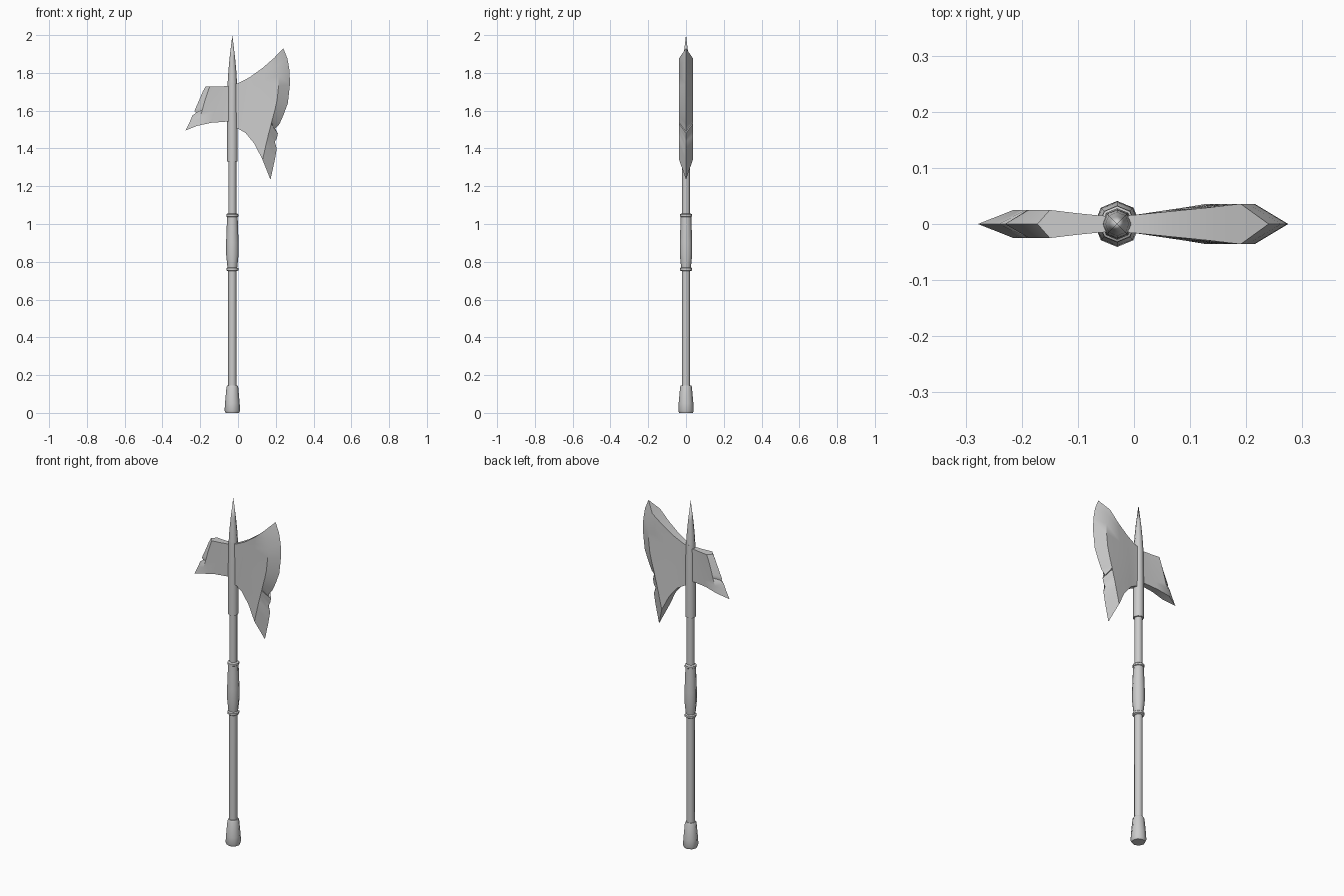
import bpy, bmesh, math
from mathutils import Vector

if "Cube" in bpy.data.objects:
    bpy.data.objects.remove(bpy.data.objects["Cube"])

CX = -0.03  # pole axis


def finish(name, bm, angle):
    bmesh.ops.recalc_face_normals(bm, faces=bm.faces[:])
    me = bpy.data.meshes.new(name)
    bm.to_mesh(me)
    bm.free()
    ob = bpy.data.objects.new(name, me)
    bpy.context.collection.objects.link(ob)
    bpy.ops.object.select_all(action='DESELECT')
    ob.select_set(True)
    bpy.context.view_layer.objects.active = ob
    bpy.ops.object.shade_smooth_by_angle(angle=math.radians(angle))
    return ob


def lathe(name, profile, sides=8, angle=50):
    """Turn (radius, z) pairs around the pole axis; radius 0 makes a point."""
    bm = bmesh.new()
    rings = []
    for r, z in profile:
        n = sides if r > 0 else 1
        rings.append([bm.verts.new((CX + r * math.cos(2 * math.pi * i / sides),
                                    r * math.sin(2 * math.pi * i / sides), z))
                      for i in range(n)])
    for a, b in zip(rings, rings[1:]):
        for i in range(sides):
            j = (i + 1) % sides
            if len(b) == 1:
                bm.faces.new((a[i], a[j], b[0]))
            else:
                bm.faces.new((a[i], a[j], b[j], b[i]))
    for ring in (rings[0], rings[-1]):
        if len(ring) > 2:
            bm.faces.new(ring)
    return finish(name, bm, angle)


def blade(name, top, bottom, half, ridge, edge):
    """Loft a blade: columns from top to bottom curve, then ridge, then edge.
    half gives the half thickness of each column, the last one at the ridge."""
    bm = bmesh.new()

    def on_ridge(z):
        for p, q in zip(ridge, ridge[1:]):
            if z >= q[1]:
                break
        t = (p[1] - z) / (p[1] - q[1])
        return p[0] + (q[0] - p[0]) * t, z

    rows = []
    z0, z1 = edge[0][1], edge[-1][1]
    for ex, ez in edge:
        t = (z0 - ez) / (z0 - z1)
        pts = [Vector(a).lerp(Vector(b), t) for a, b in zip(top, bottom)]
        pts.append(on_ridge(ridge[0][1] + (ridge[-1][1] - ridge[0][1]) * t))
        front = [bm.verts.new((p[0], -h, p[1])) for p, h in zip(pts, half)]
        back = [bm.verts.new((p[0], h, p[1])) for p, h in zip(pts, half)]
        tip = bm.verts.new((ex, 0, ez))
        rows.append(front + [tip] + back[::-1])
    n = len(rows[0])
    for a, b in zip(rows, rows[1:]):
        for i in range(n):
            j = (i + 1) % n
            bm.faces.new((a[i], a[j], b[j], b[i]))
    # close the top and bottom rims
    for row in (rows[0], rows[-1]):
        m = n // 2
        for i in range(m - 1):
            bm.faces.new((row[i], row[i + 1], row[n - 2 - i], row[n - 1 - i]))
        bm.faces.new((row[m - 1], row[m], row[m + 1]))
    return finish(name, bm, 35)


# Pole, foot cap and grip
lathe("pole", [(0.022, 0.1), (0.022, 0.75), (0.021, 1.36)])
lathe("foot_cap", [(0.036, 0.0), (0.041, 0.012), (0.039, 0.05),
                   (0.031, 0.138), (0.027, 0.146)])
lathe("grip", [(0.025, 0.765), (0.028, 0.79), (0.033, 0.84), (0.033, 0.9),
               (0.03, 0.98), (0.028, 1.04)])
for i, z in enumerate((0.75, 1.035)):
    lathe(f"grip_ring_{i + 1}", [(0.025, z), (0.032, z + 0.005),
                                 (0.032, z + 0.016), (0.025, z + 0.021)])

# Head socket and top spike
lathe("socket", [(0.028, 1.33), (0.028, 1.5), (0.026, 1.72), (0.025, 1.75)])
lathe("spike", [(0.025, 1.745), (0.021, 1.81), (0.014, 1.885), (0, 2.0)])

# Main axe blade with a chipped lower edge
blade("axe_blade",
      top=[(-0.02, 1.742), (0.0, 1.745), (0.06, 1.776), (0.13, 1.826)],
      bottom=[(-0.02, 1.508), (0.0, 1.505), (0.04, 1.482), (0.087, 1.425)],
      half=[0.015, 0.016, 0.022, 0.029, 0.036],
      ridge=[(0.19, 1.878), (0.213, 1.80), (0.215, 1.73), (0.205, 1.64),
             (0.178, 1.54), (0.155, 1.45), (0.13, 1.34)],
      edge=[(0.24, 1.93), (0.262, 1.875), (0.273, 1.81), (0.275, 1.74),
            (0.264, 1.64), (0.242, 1.58), (0.22, 1.53), (0.197, 1.505),
            (0.194, 1.49), (0.211, 1.48), (0.206, 1.455), (0.195, 1.435),
            (0.205, 1.40), (0.195, 1.34), (0.172, 1.235)])

# Rear beak blade with a small chip
blade("rear_blade",
      top=[(-0.04, 1.73), (-0.06, 1.73), (-0.10, 1.728)],
      bottom=[(-0.04, 1.542), (-0.06, 1.542), (-0.14, 1.536)],
      half=[0.014, 0.015, 0.019, 0.025],
      ridge=[(-0.15, 1.727), (-0.168, 1.68), (-0.19, 1.60), (-0.215, 1.52)],
      edge=[(-0.172, 1.727), (-0.187, 1.70), (-0.208, 1.65), (-0.226, 1.61),
            (-0.23, 1.598), (-0.222, 1.588), (-0.241, 1.575),
            (-0.256, 1.54), (-0.278, 1.495)])
